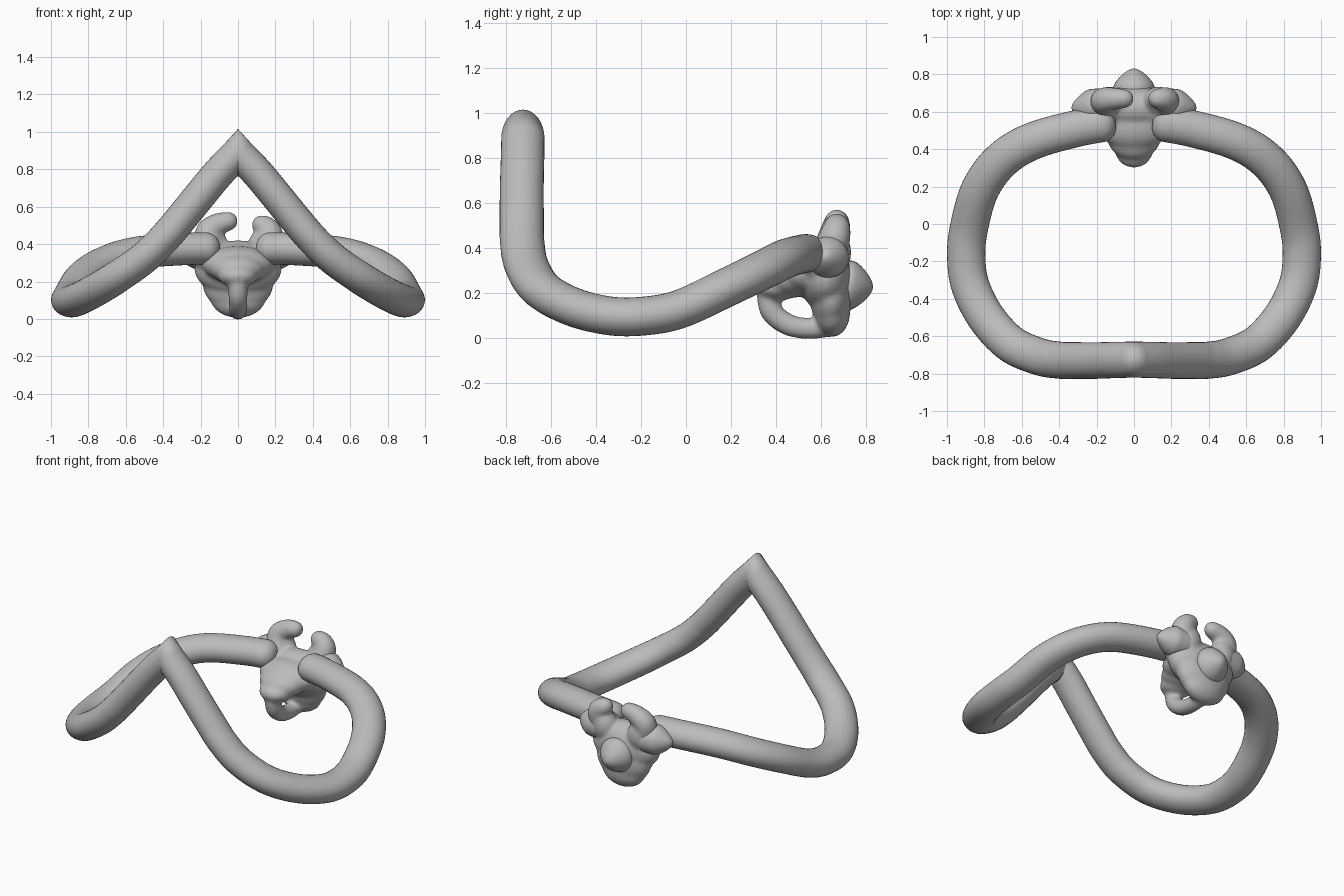
import bpy, bmesh, math
from mathutils import Vector, Matrix
from mathutils.geometry import interpolate_bezier

if "Cube" in bpy.data.objects:
    bpy.data.objects.remove(bpy.data.objects["Cube"])

metal = bpy.data.materials.new("grey metal")
metal.use_nodes = True
GREY = (0.5, 0.5, 0.5, 1)
metal.diffuse_color = GREY
metal.node_tree.nodes["Principled BSDF"].inputs["Base Color"].default_value = GREY


def finish(name, bm):
    bmesh.ops.recalc_face_normals(bm, faces=bm.faces)
    for f in bm.faces:
        f.smooth = True
    mesh = bpy.data.meshes.new(name)
    bm.to_mesh(mesh)
    bm.free()
    mesh.materials.append(metal)
    obj = bpy.data.objects.new(name, mesh)
    bpy.context.collection.objects.link(obj)
    return obj


def spline(points, steps=8):
    """Smooth path through the points."""
    p = [Vector(q) for q in points]
    tan = [(p[min(i + 1, len(p) - 1)] - p[max(i - 1, 0)]) / 6 for i in range(len(p))]
    path = [p[0]]
    for i in range(len(p) - 1):
        path += interpolate_bezier(p[i], p[i] + tan[i], p[i + 1] - tan[i + 1],
                                   p[i + 1], steps + 1)[1:]
    return path


def ellipsoid(bm, centre, radii):
    m = Matrix.Translation(centre) @ Matrix.Diagonal((*radii, 1))
    bmesh.ops.create_uvsphere(bm, u_segments=32, v_segments=20, radius=1, matrix=m)


def rod(bm, points, r0, r1):
    """Overlapping balls along a path, fused later by the remesh."""
    path = spline(points)
    for i, p in enumerate(path):
        r = r0 + (r1 - r0) * i / (len(path) - 1)
        ellipsoid(bm, p, (r, r, r))


# Band: oval section swept along one half, mirrored at the front peak
half = [(0, -.725, .888), (.1, -.727, .785), (.2, -.73, .665), (.31, -.73, .53), (.4, -.728, .425),
        (.51, -.708, .32), (.66, -.64, .215), (.79, -.5, .138), (.875, -.33, .098),
        (.897, -.17, .1), (.882, -.02, .132), (.825, .18, .225), (.715, .335, .3),
        (.55, .44, .352), (.3, .512, .373), (.1, .545, .378)]
path = spline(half)
bm = bmesh.new()
rings = []
SIDES = 32
for i, p in enumerate(path):
    t = (path[min(i + 1, len(path) - 1)] - path[max(i - 1, 0)]).normalized()
    side = t.cross(Vector((0, 0, 1))).normalized()
    up = side.cross(t)
    wide, tall = .096 + .007 * abs(p.x), .086
    if i == 0:
        side, up, tall = Vector((0, -1, 0)), Vector((0, 0, 1)), .128
    elif p.y > .3:
        # rounded end on the head
        blunt = 1 - max(0, (.17 - p.x) / .075) ** 2
        wide, tall = wide * math.sqrt(blunt), tall * math.sqrt(blunt)
    ring = []
    for k in range(SIDES):
        a = math.tau * k / SIDES
        ring.append(bm.verts.new(p + side * wide * math.cos(a) + up * tall * math.sin(a)))
    rings.append(ring)
for a, b in zip(rings, rings[1:]):
    for k in range(SIDES):
        n = (k + 1) % SIDES
        bm.faces.new((a[k], a[n], b[n], b[k]))
bm.faces.new(rings[-1])
band = finish("band", bm)
mirror = band.modifiers.new("mirror", 'MIRROR')
mirror.use_clip = True

# Head: skull, snout, cheeks, chin bar and horns fused into one smooth form
bm = bmesh.new()
ellipsoid(bm, (0, .62, .27), (.235, .12, .15))
ellipsoid(bm, (0, .645, .19), (.19, .095, .155))
ellipsoid(bm, (0, .65, .115), (.15, .08, .11))
ellipsoid(bm, (0, .53, .29), (.19, .14, .1))
ellipsoid(bm, (0, .47, .265), (.145, .13, .085))
ellipsoid(bm, (0, .405, .23), (.105, .105, .065))
for s in (-1, 1):
    ellipsoid(bm, (s * .165, .6, .35), (.09, .1, .09))
    ellipsoid(bm, (s * .13, .665, .38), (.08, .07, .1))
rod(bm, [(0, .365, .2), (0, .38, .12), (0, .45, .062), (0, .54, .043), (0, .63, .05)], .052, .046)
rod(bm, [(-.15, .64, .38), (-.16, .66, .46), (-.11, .67, .505), (-.05, .67, .522)], .08, .05)
rod(bm, [(.15, .64, .38), (.172, .66, .445), (.155, .67, .485), (.125, .67, .503)], .08, .052)
head = finish("head", bm)
remesh = head.modifiers.new("fuse", 'REMESH')
remesh.mode = 'VOXEL'
remesh.voxel_size = .01
remesh.use_smooth_shade = True
soften = head.modifiers.new("soften", 'SMOOTH')
soften.factor = .5
soften.iterations = 14


# Studs: rounded cones on both sides and on the back
def stud(name, base, direction, radius, height):
    profile = [(1, -.6), (1.02, 0), (.95, .25), (.74, .53), (.45, .8), (.2, .95), (0, 1)]
    outline = spline([(r * radius, 0, h * height) for r, h in profile], 4)
    bm = bmesh.new()
    verts = [bm.verts.new(p) for p in outline]
    edges = [bm.edges.new(e) for e in zip(verts, verts[1:])]
    bmesh.ops.spin(bm, geom=verts + edges, cent=(0, 0, 0), axis=(0, 0, 1),
                   angle=math.tau, steps=32)
    bmesh.ops.remove_doubles(bm, verts=bm.verts, dist=.0005)
    turn = Vector(direction).to_track_quat('Z', 'Y').to_matrix().to_4x4()
    bm.transform(Matrix.Translation(base) @ turn)
    finish(name, bm)


stud("left_stud", (.22, .63, .36), (1, -.1, 0), .09, .115)
stud("right_stud", (-.22, .63, .36), (-1, -.1, 0), .09, .115)
stud("back_stud", (0, .725, .235), (0, 1, -.1), .108, .107)
